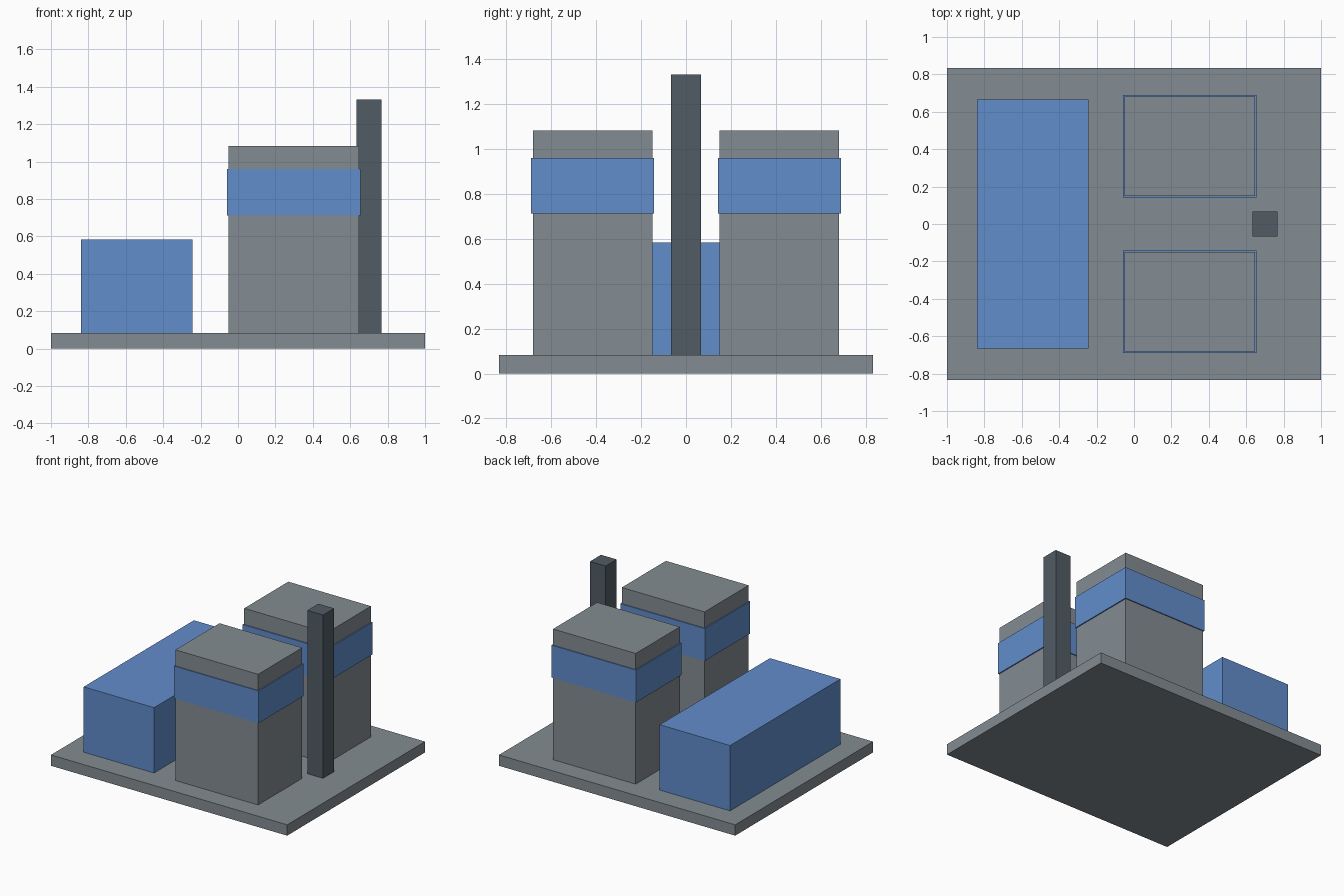
import bpy

cube = bpy.data.objects.get("Cube")
if cube:
    bpy.data.objects.remove(cube, do_unlink=True)


def make_material(name, color):
    mat = bpy.data.materials.new(name)
    mat.use_nodes = True
    mat.diffuse_color = (*color, 1)
    bsdf = next(n for n in mat.node_tree.nodes if n.type == 'BSDF_PRINCIPLED')
    bsdf.inputs["Base Color"].default_value = (*color, 1)
    return mat


grey = make_material("concrete grey", (0.23, 0.262, 0.287))
blue = make_material("cladding blue", (0.122, 0.266, 0.597))
dark = make_material("dark slate", (0.082, 0.107, 0.13))


def box(name, center, size, bottom, top, mat):
    """Box on a given footprint, between two heights."""
    bpy.ops.mesh.primitive_cube_add(
        size=1, location=(center[0], center[1], (bottom + top) / 2))
    obj = bpy.context.object
    obj.name = name
    obj.scale = (size[0], size[1], top - bottom)
    bpy.ops.object.transform_apply(location=False, rotation=False, scale=True)
    obj.data.materials.append(mat)
    return obj


SLAB = 0.083

# Ground slab and long low hall
box("base_slab", (0, 0), (2, 1.667), 0, SLAB, grey)
box("low_hall", (-0.542, 0), (0.596, 1.333), SLAB, 0.583, blue)

# Twin towers, each wrapped by a slightly wider band
for side, name in ((-1, "front"), (1, "back")):
    center = (0.298, side * 0.416)
    box(name + "_tower", center, (0.7, 0.533), SLAB, 1.083, grey)
    box(name + "_tower_band", center, (0.716, 0.548), 0.713, 0.96, blue)

# Square chimney, footed inside the slab
box("chimney", (0.7, 0), (0.133, 0.133), SLAB / 2, 1.333, dark)
